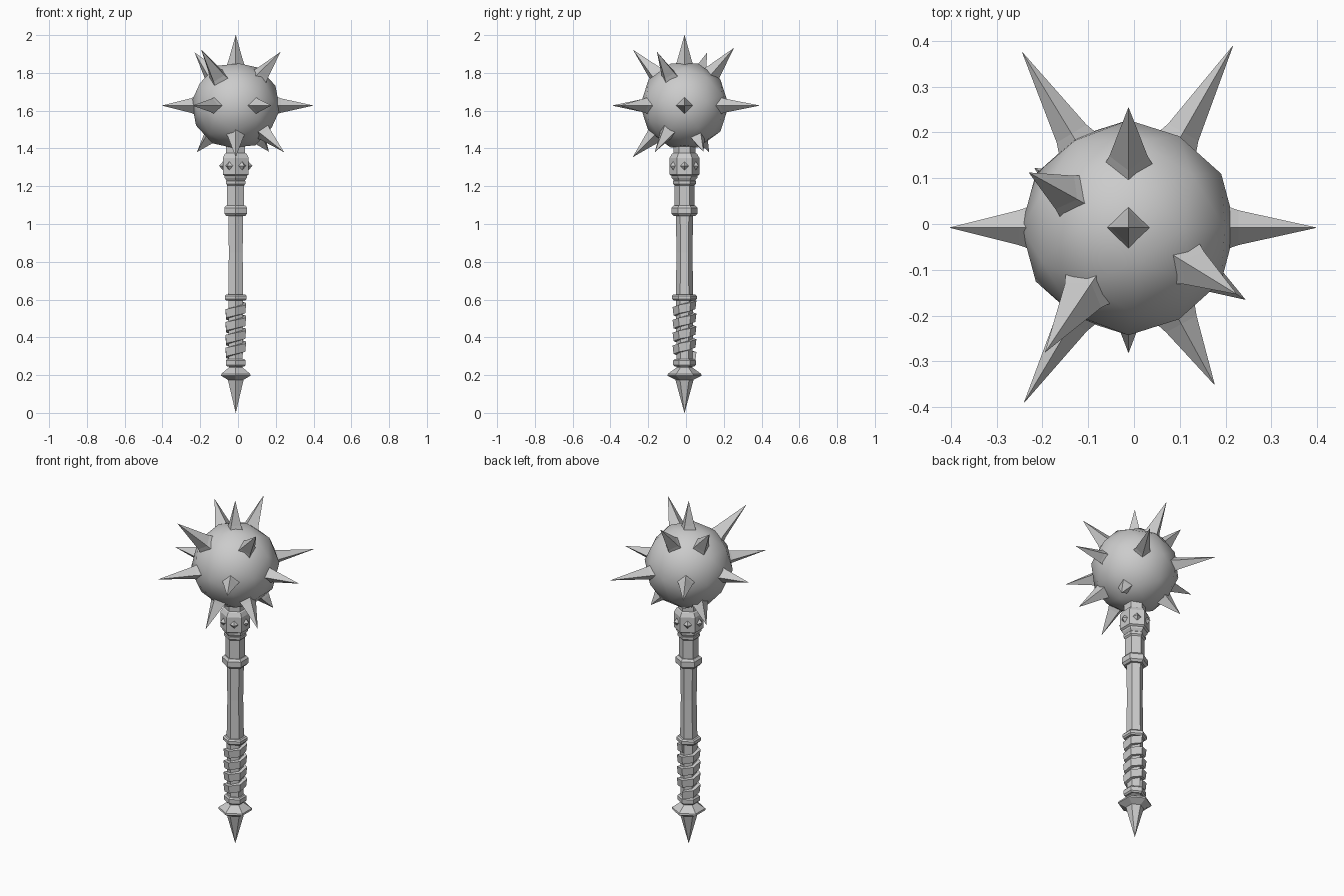
import bpy, bmesh, math
from mathutils import Matrix, Vector

if "Cube" in bpy.data.objects:
    bpy.data.objects.remove(bpy.data.objects["Cube"])

AXIS = Vector((-0.012, -0.008, 0))
BALL_Z = 1.627

metal = bpy.data.materials.new("light_grey_metal")
metal.use_nodes = True
metal.diffuse_color = (0.6, 0.6, 0.6, 1)
metal.node_tree.nodes["Principled BSDF"].inputs["Base Color"].default_value = (0.6, 0.6, 0.6, 1)


def finish(name, bm, location=(0, 0, 0), smooth=False):
    bmesh.ops.remove_doubles(bm, verts=bm.verts, dist=0.0001)
    bmesh.ops.recalc_face_normals(bm, faces=bm.faces)
    mesh = bpy.data.meshes.new(name)
    bm.to_mesh(mesh)
    bm.free()
    mesh.materials.append(metal)
    mesh.polygons.foreach_set("use_smooth", [smooth] * len(mesh.polygons))
    obj = bpy.data.objects.new(name, mesh)
    obj.location = AXIS + Vector(location)
    bpy.context.collection.objects.link(obj)
    return obj


def lathe(name, profile, sides=6, turn=math.pi / 2, location=(0, 0, 0), direction=None):
    """Closed faceted solid from (radius, height) pairs."""
    bm = bmesh.new()
    rings = []
    for r, z in profile:
        rings.append([bm.verts.new((r * math.cos(turn + math.tau * i / sides),
                                    r * math.sin(turn + math.tau * i / sides), z))
                      for i in range(sides)])
    for low, high in zip(rings, rings[1:]):
        for i in range(sides):
            j = (i + 1) % sides
            bm.faces.new((low[i], low[j], high[j], high[i]))
    bm.faces.new(rings[0][::-1])
    bm.faces.new(rings[-1])
    bmesh.ops.dissolve_degenerate(bm, dist=0.0001, edges=bm.edges)
    if direction:
        turn_to = Vector(direction).to_track_quat('Z', 'Y').to_matrix()
        bmesh.ops.rotate(bm, verts=bm.verts, matrix=turn_to)
    return finish(name, bm, location)


def ring(name, low, high, radius, chamfer=0.008):
    lathe(name, [(radius - chamfer, low), (radius, low + chamfer),
                 (radius, high - chamfer), (radius - chamfer, high)])


# Pommel, handle and its collars
lathe("pommel", [(0.0005, 0), (0.048, 0.175), (0.09, 0.197), (0.088, 0.207), (0.042, 0.24)])
lathe("handle", [(0.042, 0.22), (0.046, 0.62), (0.042, 0.85), (0.046, 1.06)])
ring("grip_bottom_ring", 0.245, 0.285, 0.06)
ring("grip_top_ring", 0.595, 0.627, 0.066)
ring("middle_ring", 1.043, 1.098, 0.07, 0.012)
lathe("upper_handle", [(0.052, 1.09), (0.052, 1.26)])
ring("lower_collar_ring", 1.205, 1.235, 0.06)
lathe("stud_collar", [(0.056, 1.23), (0.068, 1.245), (0.068, 1.255), (0.079, 1.262),
                      (0.079, 1.35), (0.066, 1.372), (0.058, 1.376), (0.058, 1.44)])

# Spiral grip wrap, one flat strip following the six sides
bm = bmesh.new()
turns, start, pitch, band = 4, 0.275, 0.068, 0.05
sections = []
for i in range(turns * 6 + 1):
    a = math.pi / 2 + math.tau * i / 6
    z = start + pitch * i / 6
    sections.append([bm.verts.new((r * math.cos(a), r * math.sin(a), z + h))
                     for r, h in ((0.04, 0), (0.058, 0.003), (0.063, band - 0.003), (0.04, band))])
for s, t in zip(sections, sections[1:]):
    for k in range(4):
        m = (k + 1) % 4
        bm.faces.new((s[k], s[m], t[m], t[k]))
bm.faces.new(sections[0])
bm.faces.new(sections[-1])
finish("grip_wrap", bm)

# Pyramid studs on the six collar faces
for i in range(6):
    a = math.tau * i / 6
    out = Vector((math.cos(a), math.sin(a), 0))
    lathe("collar_stud", [(0.024, 0), (0.0005, 0.021)], 4, 0,
          out * 0.067 + Vector((0, 0, 1.308)), out)

# Head ball
bm = bmesh.new()
bmesh.ops.create_icosphere(bm, subdivisions=2, radius=0.235)
bmesh.ops.rotate(bm, verts=bm.verts, matrix=Matrix.Rotation(math.radians(31.72), 3, 'Y'))
finish("head_ball", bm, (0, 0, BALL_Z), True)

# Spike tips measured from the ball centre, with a width factor
spikes = [
    ((0, 0, 0.373), 1), ((0.41, 0, 0), 1), ((-0.39, 0, 0), 1),
    ((0.228, 0.397, 0), 1), ((-0.232, 0.383, 0), 1),
    ((-0.228, -0.382, 0), 1), ((0.188, -0.343, 0), 1),
    ((0, 0.262, 0.305), 1.1), ((-0.217, 0.12, 0.28), 1.1),
    ((-0.182, -0.272, 0.295), 1.25), ((0.236, -0.145, 0.283), 1.1),
    ((0, -0.273, -0.272), 1.05), ((0.255, -0.157, -0.246), 1.05),
    ((-0.205, 0.13, -0.246), 1), ((0.175, 0.1, -0.243), 0.9),
]
for tip, width in spikes:
    tip = Vector(tip)
    lathe("head_spike", [(0.054 * width, 0.195), (0.038 * width, 0.24), (0.0005, tip.length)],
          4, 0, (0, 0, BALL_Z), tip)
